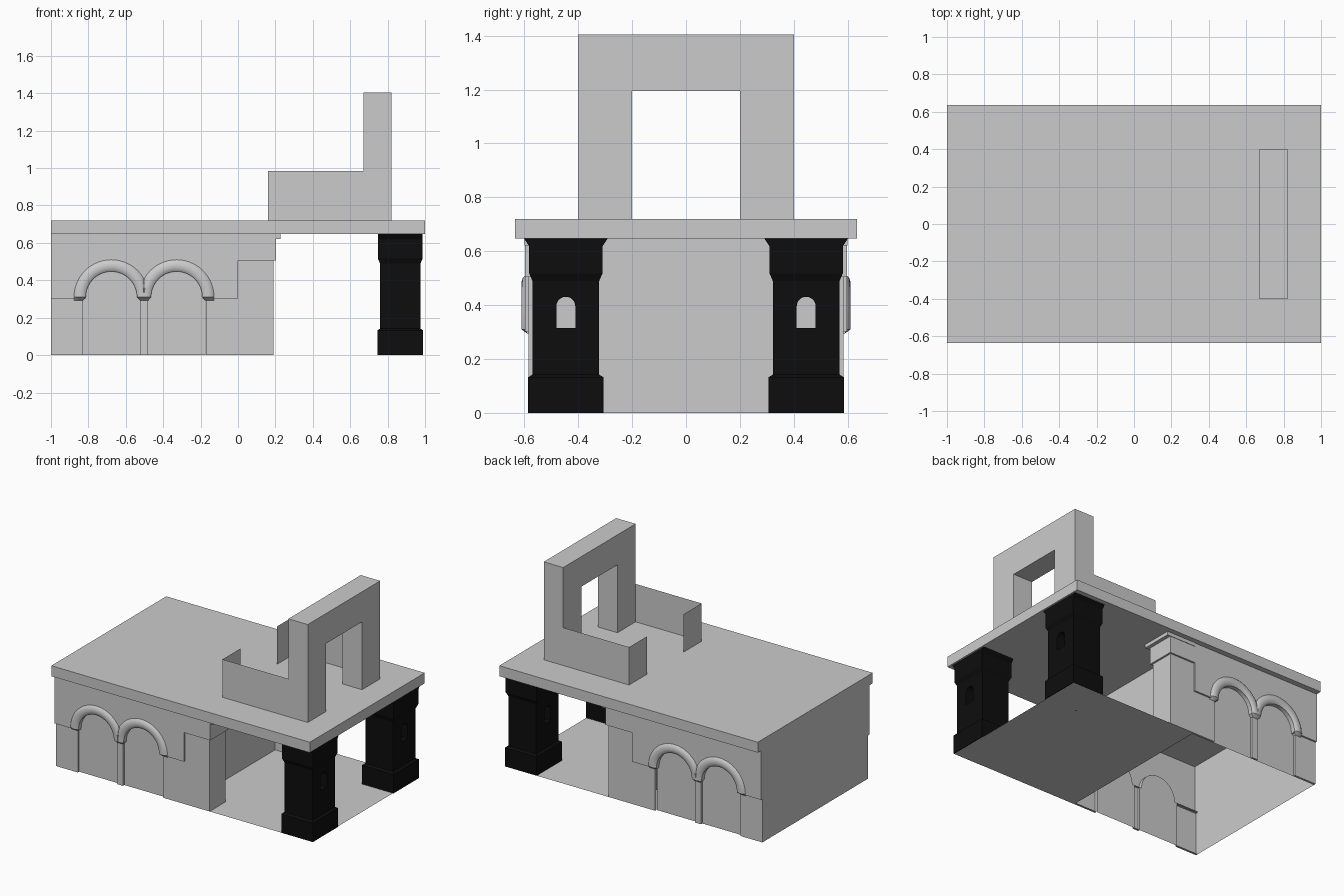
import bpy, bmesh
from math import pi, sin, cos

if "Cube" in bpy.data.objects:
    bpy.data.objects.remove(bpy.data.objects["Cube"])

CENTRES = (-0.677, -0.328)      # arch centres along x
MID = sum(CENTRES) / 2
SPRING, R_IN, R_OUT = 0.31, 0.137, 0.2
Y_PANEL, Y_PIER, Y_UPPER = -0.57, -0.585, -0.597


def finish(bm, name, mirror=False, recalc=False):
    if recalc:
        bmesh.ops.recalc_face_normals(bm, faces=bm.faces)
    me = bpy.data.meshes.new(name)
    bm.to_mesh(me)
    bm.free()
    ob = bpy.data.objects.new(name, me)
    bpy.context.collection.objects.link(ob)
    if mirror:
        add_mirror(ob)
    return ob


def add_mirror(ob):
    m = ob.modifiers.new("mirror_y", 'MIRROR')
    m.use_axis = (False, True, False)
    m.use_mirror_merge = False


def add_box(bm, x0, x1, y0, y1, z0, z1):
    v = bmesh.ops.create_cube(bm, size=1)['verts']
    for p in v:
        p.co = (x1 if p.co.x > 0 else x0, y1 if p.co.y > 0 else y0, z1 if p.co.z > 0 else z0)


def boxes(name, dims, mirror=False):
    bm = bmesh.new()
    for d in dims:
        add_box(bm, *d)
    return finish(bm, name, mirror, True)


def sheets(name, polys, mirror=False):
    """Single-sided flat faces, each (points, outward direction)."""
    bm = bmesh.new()
    for pts, out in polys:
        f = bm.faces.new([bm.verts.new(p) for p in pts])
        f.normal_update()
        if f.normal.x * out[0] + f.normal.y * out[1] + f.normal.z * out[2] < 0:
            f.normal_flip()
    return finish(bm, name, mirror)


def relief(name, outlines, y_front, y_back):
    """Front faces from counter-clockwise xz outlines, with edges running back into the wall."""
    bm = bmesh.new()
    for pts in outlines:
        f = [bm.verts.new((x, y_front, z)) for x, z in pts]
        b = [bm.verts.new((x, y_back, z)) for x, z in pts]
        bm.faces.new(f)
        for i in range(len(f)):
            j = (i + 1) % len(f)
            bm.faces.new((f[j], f[i], b[i], b[j]))
    return finish(bm, name, True)


def arc(cx, r, a0, a1, n=20):
    return [(cx + r * cos(a0 + (a1 - a0) * i / n), SPRING + r * sin(a0 + (a1 - a0) * i / n))
            for i in range(n + 1)]


def rect(x0, x1, z0, z1):
    return [(x0, z0), (x1, z0), (x1, z1), (x0, z1)]


# Roof slab and porch floor
boxes("roof_slab", [(-1, 1, -0.635, 0.635, 0.647, 0.72)])
sheets("porch_floor", [([(0, -0.585, 0), (0.985, -0.585, 0), (0.985, 0.585, 0), (0, 0.585, 0)], (0, 0, 1))])

# Rear wall and the wall behind the porch
half = [(0.585, 0), (0.585, 0.3), (0.597, 0.31), (0.597, 0.647)]
ring = half + [(-y, z) for y, z in reversed(half)]
sheets("rear_wall", [([(-1, y, z) for y, z in ring], (-1, 0, 0))])
sheets("porch_wall", [([(0, -0.41, 0), (0, 0.41, 0), (0, 0.41, 0.647), (0, -0.41, 0.647)], (1, 0, 0))])

# Side walls: piers, recessed panels, stepped upper wall with arched openings
relief("wall_piers", [rect(-1, -0.83, 0, SPRING), rect(-0.525, -0.48, 0, SPRING),
                      rect(-0.17, 0.0, 0, SPRING)], Y_PIER, Y_PANEL)
panels = []
for c in CENTRES:
    outline = [(c - 0.153, 0), (c + 0.153, 0), (c + 0.153, SPRING)] + arc(c, R_IN, 0, pi) + [(c - 0.153, SPRING)]
    panels.append(([(x, Y_PANEL, z) for x, z in outline], (0, -1, 0)))
sheets("arch_panels", panels, True)
upper = [(-1, SPRING - 0.008)]
upper.append((CENTRES[0] - R_IN, SPRING - 0.008))
for c in CENTRES:
    upper += arc(c, R_IN, pi, 0)
upper += [(CENTRES[1] + R_IN, SPRING - 0.008), (0, SPRING - 0.008),
          (0, 0.505), (0.203, 0.505), (0.203, 0.647), (-1, 0.647)]
relief("upper_wall", [upper], Y_UPPER, Y_PANEL)

# Thick wall ends beside the porch, with stepped head and small cornice
boxes("wall_end", [(0, 0.19, -0.585, -0.41, 0, 0.505),
                   (0.001, 0.203, -0.596, -0.398, 0.505, 0.647),
                   (0.002, 0.228, -0.6, -0.38, 0.622, 0.647)], True)

# Rounded arch mouldings that taper into capitals
profile = [(R_IN, -0.57), (R_IN, -0.6), (0.146, -0.607), (0.16, -0.611),
           (0.175, -0.611), (0.19, -0.606), (R_OUT, -0.597)]
bm = bmesh.new()
N = 28
for k, c in enumerate(CENTRES):
    rows = []
    for i in range(-1, N + 2):
        a = pi * min(max(i, 0), N) / N
        foot = i in (-1, N + 1)
        row = []
        for r, y in profile:
            if foot:
                r, y = max(r, 0.153), max(y, -0.586)
            x = c + r * cos(a)
            x = min(x, MID) if k == 0 else max(x, MID)
            row.append(bm.verts.new((x, y, SPRING + r * sin(a) - (0.018 if foot else 0))))
        rows.append(row)
    for p, q in zip(rows, rows[1:]):
        for j in range(len(profile) - 1):
            bm.faces.new((p[j], p[j + 1], q[j + 1], q[j]))
bmesh.ops.dissolve_degenerate(bm, dist=1e-5, edges=bm.edges)
mould = finish(bm, "arch_moulding")
bpy.context.view_layer.objects.active = mould
mould.select_set(True)
bpy.ops.object.shade_smooth_by_angle(angle=0.6)
mould.select_set(False)
add_mirror(mould)

# Dark porch pillars: stacked rectangular rings (z, half x, half y)
PX, PY = 0.8675, -0.446
rings = [(0, 0.122, 0.14), (0.132, 0.122, 0.14), (0.142, 0.108, 0.124), (0.49, 0.108, 0.124),
         (0.518, 0.12, 0.136), (0.618, 0.12, 0.136), (0.647, 0.12, 0.155)]
bm = bmesh.new()
prev = None
for z, hx, hy in rings:
    cur = [bm.verts.new((PX + sx * hx, PY + sy * hy, z)) for sx, sy in ((-1, -1), (1, -1), (1, 1), (-1, 1))]
    if prev:
        for i in range(4):
            j = (i + 1) % 4
            bm.faces.new((prev[i], prev[j], cur[j], cur[i]))
    else:
        bm.faces.new(cur[::-1])
    prev = cur
bm.faces.new(prev)
pillar = finish(bm, "porch_pillar", recalc=True)
black = bpy.data.materials.new("black")
black.diffuse_color = (0.004, 0.004, 0.004, 1)
black.use_nodes = True
black.node_tree.nodes["Principled BSDF"].inputs["Base Color"].default_value = black.diffuse_color
pillar.data.materials.append(black)

# Small arched opening cut through each pillar
bm = bmesh.new()
win = [(PY - 0.035, 0.315), (PY + 0.035, 0.315)]
win += [(PY + 0.035 * cos(pi * i / 12), 0.396 + 0.035 * sin(pi * i / 12)) for i in range(13)]
f = bm.faces.new([bm.verts.new((0.6, y, z)) for y, z in win])
ext = bmesh.ops.extrude_face_region(bm, geom=[f])
bmesh.ops.translate(bm, vec=(0.5, 0, 0), verts=[g for g in ext['geom'] if isinstance(g, bmesh.types.BMVert)])
cutter = finish(bm, "window_cutter", recalc=True)
cutter.data.materials.append(black)
cutter.hide_render = True
cut = pillar.modifiers.new("window", 'BOOLEAN')
cut.operation = 'DIFFERENCE'
cut.object = cutter
bpy.context.view_layer.objects.active = pillar
pillar.select_set(True)
bpy.ops.object.modifier_apply(modifier="window")
bpy.data.objects.remove(cutter)
add_mirror(pillar)

# Rooftop gateway frame
bm = bmesh.new()
gate = [(-0.4, 0.72), (-0.2, 0.72), (-0.2, 1.195), (0.2, 1.195), (0.2, 0.72), (0.4, 0.72), (0.4, 1.405), (-0.4, 1.405)]
f = bm.faces.new([bm.verts.new((0.67, y, z)) for y, z in gate])
ext = bmesh.ops.extrude_face_region(bm, geom=[f])
bmesh.ops.translate(bm, vec=(0.15, 0, 0), verts=[g for g in ext['geom'] if isinstance(g, bmesh.types.BMVert)])
bm.faces.ensure_lookup_table()
if not any(g.calc_center_median().x < 0.671 for g in bm.faces):
    bm.faces.new([v for v in bm.verts if v.co.x < 0.671])
finish(bm, "roof_gateway", recalc=True)

# Thin rooftop parapets returning inward at their ends
sheets("roof_parapet", [
    ([(0.16, -0.4, 0.72), (0.67, -0.4, 0.72), (0.67, -0.4, 0.985), (0.16, -0.4, 0.985)], (0, -1, 0)),
    ([(0.16, -0.4, 0.72), (0.16, -0.2, 0.72), (0.16, -0.2, 0.985), (0.16, -0.4, 0.985)], (-1, 0, 0))], True)
